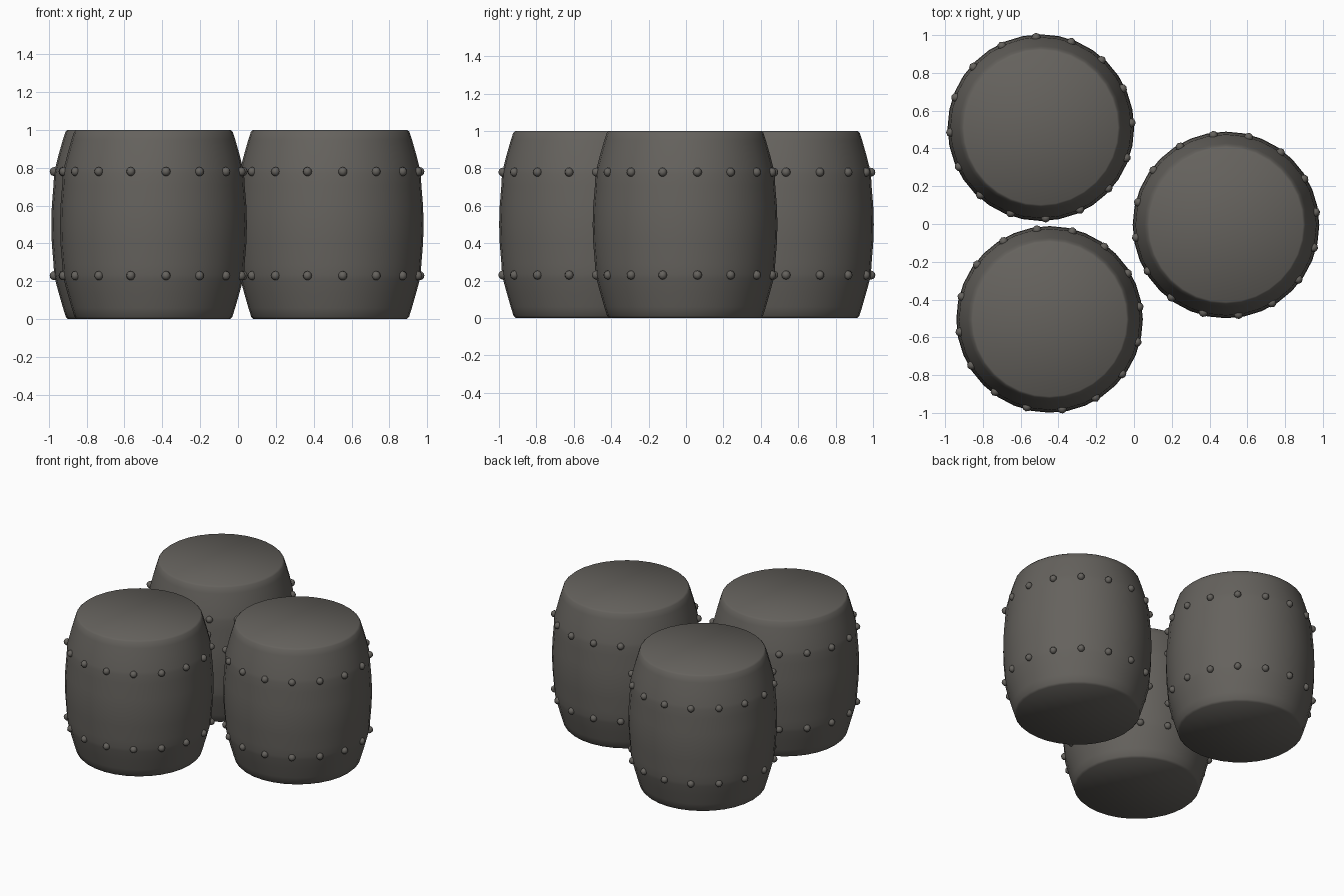
import bpy, bmesh, math
from mathutils import Matrix, Vector

cube = bpy.data.objects.get("Cube")
if cube:
    bpy.data.objects.remove(cube, do_unlink=True)


def material(name, rgb):
    m = bpy.data.materials.new(name)
    m.use_nodes = True
    m.diffuse_color = (*rgb, 1)
    m.node_tree.nodes["Principled BSDF"].inputs["Base Color"].default_value = (*rgb, 1)
    return m


wood = material("warm grey", (0.130, 0.122, 0.110))

SEGMENTS = 32
RIVETS = 16
BAND_HEIGHTS = (0.23, 0.78)
# Half profile of the barrel wall: radius, height
PROFILE = [(0.405, 0), (0.417, 0.012), (0.432, 0.06), (0.455, 0.14), (0.474, 0.21),
           (0.479, 0.235), (0.482, 0.29), (0.491, 0.4), (0.494, 0.5), (0.491, 0.6),
           (0.482, 0.71), (0.479, 0.77), (0.474, 0.795), (0.455, 0.87),
           (0.432, 0.95), (0.419, 0.99), (0.408, 1.0)]


def finish(bm, name, location):
    mesh = bpy.data.meshes.new(name)
    bmesh.ops.recalc_face_normals(bm, faces=bm.faces)
    bm.to_mesh(mesh)
    bm.free()
    mesh.materials.append(wood)
    obj = bpy.data.objects.new(name, mesh)
    obj.location = location
    bpy.context.collection.objects.link(obj)
    bpy.ops.object.select_all(action='DESELECT')
    obj.select_set(True)
    bpy.context.view_layer.objects.active = obj
    bpy.ops.object.shade_smooth_by_angle(angle=math.radians(50))
    return obj


# Bulging staves with closed flat heads
def barrel_body(name, location):
    bm = bmesh.new()
    rings = []
    for r, z in PROFILE:
        angles = [math.tau * i / SEGMENTS for i in range(SEGMENTS)]
        rings.append([bm.verts.new((r * math.cos(a), r * math.sin(a), z)) for a in angles])
    for low, high in zip(rings, rings[1:]):
        for i in range(SEGMENTS):
            j = (i + 1) % SEGMENTS
            bm.faces.new((low[i], low[j], high[j], high[i]))
    bm.faces.new(rings[0])
    bm.faces.new(rings[-1])
    finish(bm, name, location)


# Two rows of round rivets, slightly sunk in the wall
def barrel_rivets(name, location, turn):
    bm = bmesh.new()
    for z in BAND_HEIGHTS:
        for i in range(RIVETS):
            a = math.radians(turn) + math.tau * i / RIVETS
            centre = Vector((0.479 * math.cos(a), 0.479 * math.sin(a), z))
            place = Matrix.Translation(centre) @ Matrix.Rotation(a, 4, 'Z')
            bmesh.ops.create_uvsphere(bm, u_segments=8, v_segments=6, radius=0.024, matrix=place)
    finish(bm, name, location)


BARRELS = {"back_right": (-0.493, 0.51, 0, 3),
           "front_right": (-0.447, -0.505, 0, 8),
           "left": (0.487, -0.005, 0, 8)}
for side, (x, y, z, turn) in BARRELS.items():
    barrel_body(side + "_barrel", (x, y, z))
    barrel_rivets(side + "_rivets", (x, y, z), turn)
